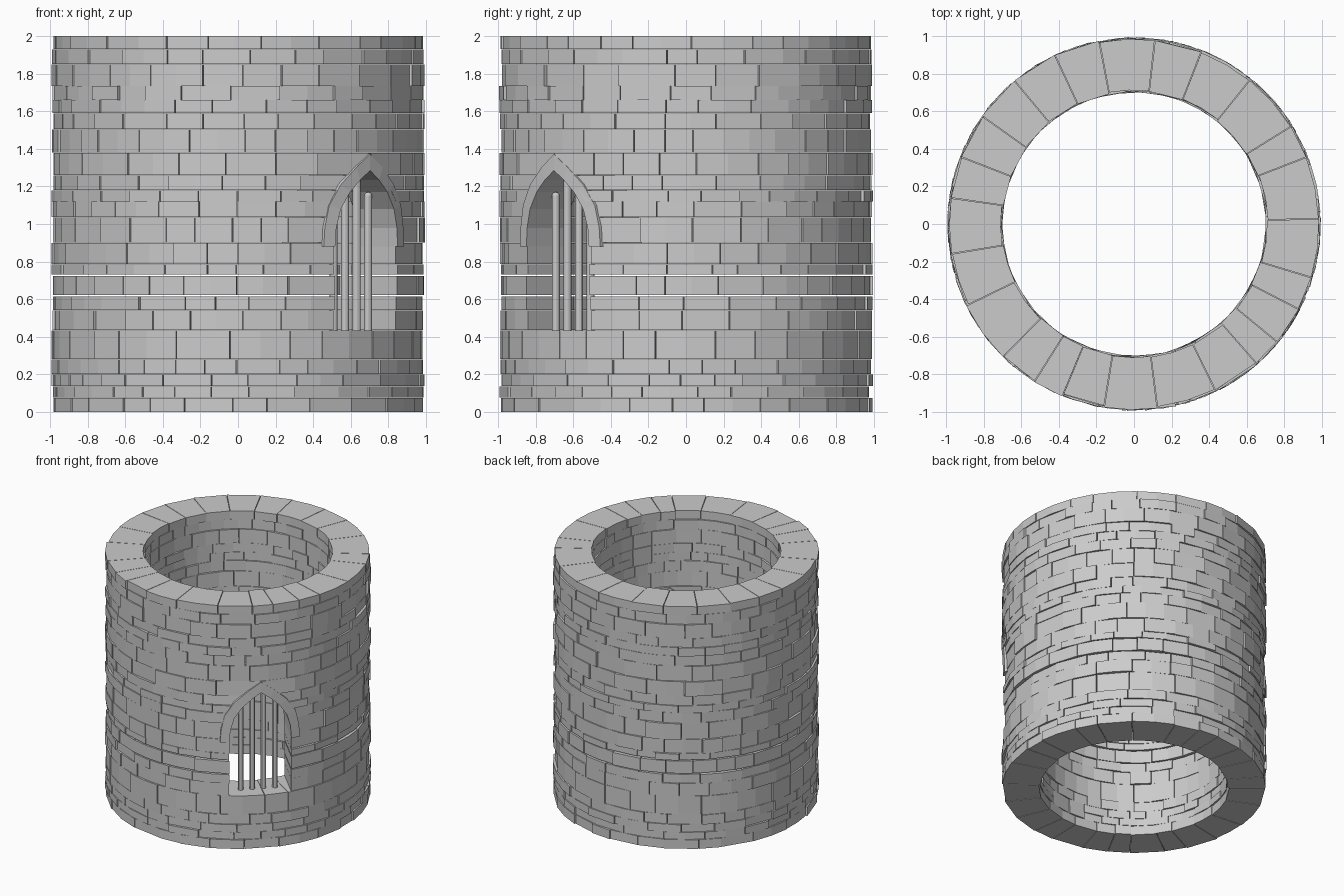
import bpy, bmesh, math, random
from mathutils import Matrix

if "Cube" in bpy.data.objects:
    bpy.data.objects.remove(bpy.data.objects["Cube"])

random.seed(7)
R_OUT, R_IN = 0.985, 0.71
WINDOW = math.radians(-45)          # direction the window faces
SPRING = 0.905                      # top of the straight jambs
HALF = 0.235                        # half width of the opening
COURSES = [0, .075, .135, .2, .28, .435, .54, .615, .725, .785, .9, 1.035, 1.12,
           1.18, 1.26, 1.38, 1.505, 1.59, 1.66, 1.735, 1.85, 1.93, 2.0]
# pointed arch profiles: (half width, height)
ARCH_OUT = [(.302, .88), (.296, .98), (.27, 1.1), (.2, 1.21), (.1, 1.3), (0, 1.372)]
ARCH_IN = [(.235, .88), (.228, .98), (.2, 1.08), (.14, 1.17), (.07, 1.235), (0, 1.285)]


def polar(r, a, z):
    return (r * math.cos(WINDOW + a), r * math.sin(WINDOW + a), z)


def half_width(profile, z):
    for (w0, z0), (w1, z1) in zip(profile, profile[1:]):
        if z <= z1:
            return w0 + (w1 - w0) * (z - z0) / (z1 - z0)
    return 0.0


def finish(bm, name):
    bmesh.ops.recalc_face_normals(bm, faces=bm.faces)
    me = bpy.data.meshes.new(name)
    bm.to_mesh(me)
    bm.free()
    ob = bpy.data.objects.new(name, me)
    bpy.context.collection.objects.link(ob)
    return ob


def loft(bm, sections):
    """Closed solid through a list of four-point sections."""
    rings = [[bm.verts.new(p) for p in s] for s in sections]
    for a, b in zip(rings, rings[1:]):
        for i in range(4):
            j = (i + 1) % 4
            bm.faces.new((a[i], a[j], b[j], b[i]))
    bm.faces.new(rings[0][::-1])
    bm.faces.new(rings[-1])


# stone courses, each a ring of wedge blocks, left open at the window
wall = bmesh.new()
for z0, z1 in zip(COURSES, COURSES[1:]):
    opening = .43 < z0 and z1 < 1.39
    if not opening:
        w0 = w1 = 0
    elif z1 < SPRING:
        w0 = w1 = HALF
    else:
        w0, w1 = [(half_width(ARCH_OUT, z) + half_width(ARCH_IN, z)) / 2 for z in (z0, z1)]
    margin = math.asin(w0 / R_OUT)
    n = random.randint(24, 29)
    steps = [random.uniform(.65, 1.4) for _ in range(n)]
    span = 2 * math.pi - 2 * margin
    shift = 0 if opening else random.uniform(0, .25)
    cuts, a = [margin], margin
    for s in steps:
        a += span * s / sum(steps)
        cuts.append(a)
    zb = z0 + (.007 if z0 in (.615, .725) else .001 if z0 else 0)
    zt = z1 - (0 if z1 == 2.0 else .001)
    for k in range(n):
        ro = R_OUT + random.uniform(-.006, .011)
        ri = R_IN + random.uniform(-.008, .006)
        a0, a1 = cuts[k] + shift + .002, cuts[k + 1] + shift - .002
        mids = [(a0 + a1) / 2] if a1 - a0 > .27 else []
        secs = []
        for a in [a0] + mids + [a1]:
            sec = []
            for r, z, w in ((ri, zb, w0), (ro, zb, w0), (ro, zt, w1), (ri, zt, w1)):
                b = a
                if opening and k == 0 and a == a0:
                    b = math.asin(w / r)
                if opening and k == n - 1 and a == a1:
                    b = 2 * math.pi - math.asin(w / r)
                sec.append(polar(r, b, z))
            secs.append(sec)
        loft(wall, secs)
finish(wall, "stone_wall")

# pointed window surround, two mirrored halves
arch = bmesh.new()
for side in (-1, 1):
    loft(arch, [[polar(r, side * math.asin(w / r), z)
                 for r, (w, z) in ((.70, i), (.995, i), (.995, o), (.70, o))]
                for i, o in zip(ARCH_IN, ARCH_OUT)])
finish(arch, "window_arch")

# four round window bars with domed tops
bars = bmesh.new()
RB, DEPTH = .021, .85
for u, top in ((-.13, 1.15), (-.043, 1.25), (.043, 1.25), (.13, 1.15)):
    x = DEPTH * math.cos(WINDOW) - u * math.sin(WINDOW)
    y = DEPTH * math.sin(WINDOW) + u * math.cos(WINDOW)
    bmesh.ops.create_cone(bars, cap_ends=True, segments=12, radius1=RB, radius2=RB,
                          depth=top - .43,
                          matrix=Matrix.Translation((x, y, (top + .43) / 2)))
    bmesh.ops.create_uvsphere(bars, u_segments=12, v_segments=6, radius=RB,
                              matrix=Matrix.Translation((x, y, top)))
ob = finish(bars, "window_bars")
bpy.context.view_layer.objects.active = ob
ob.select_set(True)
bpy.ops.object.shade_smooth_by_angle()
